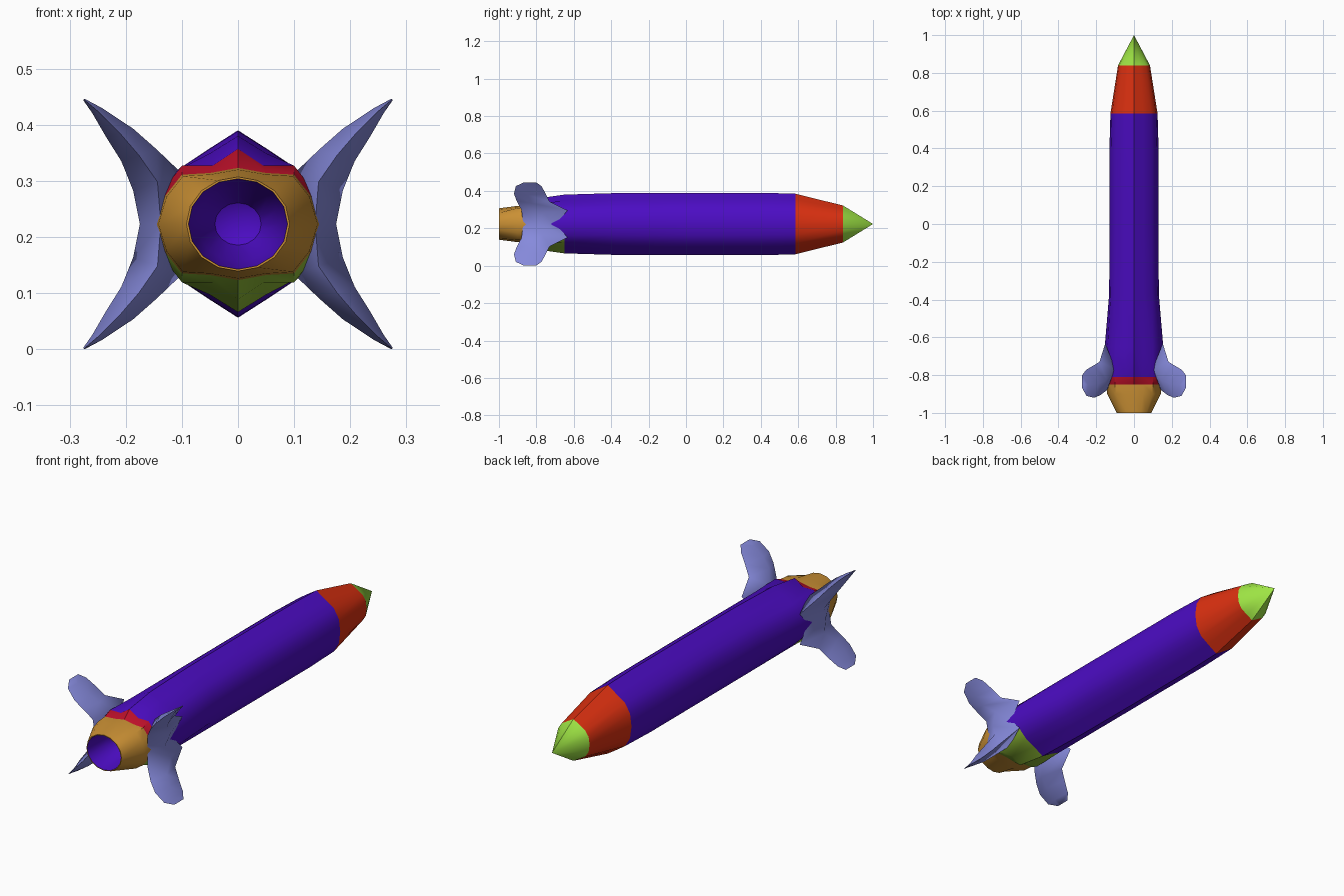
import bpy, bmesh, math
from mathutils import Vector

if "Cube" in bpy.data.objects:
    bpy.data.objects.remove(bpy.data.objects["Cube"])

CZ = 0.223  # height of the long axis


def mat(name, r, g, b):
    lin = [((c / 255 + 0.055) / 1.055) ** 2.4 if c > 10 else c / 255 / 12.92 for c in (r, g, b)]
    m = bpy.data.materials.new(name)
    m.diffuse_color = (*lin, 1)
    m.use_nodes = True
    m.node_tree.nodes["Principled BSDF"].inputs["Base Color"].default_value = m.diffuse_color
    return m


purple = mat("deep purple", 76, 12, 196)
red = mat("orange red", 220, 48, 16)
lime = mat("lime green", 158, 228, 68)
ochre = mat("ochre", 202, 144, 52)
crimson = mat("crimson", 190, 16, 42)
olive = mat("olive green", 145, 190, 55)
lilac = mat("lilac blue", 134, 138, 220)

# Quarter cross-sections (x, z) from the top ridge to the side
HULL = [(0, .167), (.05, .135), (.095, .105), (.122, .06), (.13, 0)]
FLARE = [(0, .157), (.05, .126), (.1, .1), (.14, .06), (.155, 0)]
TAIL = [(0, .134), (.045, .104), (.1, .104), (.138, .055), (.15, 0)]
COLLAR = [(0, .1), (.05, .091), (.1, .088), (.13, .05), (.145, 0)]
ROUND = [(.092 * math.sin(i * math.pi / 8), .084 * math.cos(i * math.pi / 8)) for i in range(5)]


def ring(y, quarter, sx=1.0, sz=1.0):
    """Mirror a quarter section into a full ring at y."""
    q = [(x * sx, z * sz) for x, z in quarter]
    half = q + [(x, -z) for x, z in q[-2::-1]]
    full = half + [(-x, z) for x, z in half[-2:0:-1]]
    return [Vector((x, y, CZ + z)) for x, z in full]


def finish(name, bm, mats, angle):
    me = bpy.data.meshes.new(name)
    bm.to_mesh(me)
    bm.free()
    ob = bpy.data.objects.new(name, me)
    bpy.context.collection.objects.link(ob)
    for m in mats:
        me.materials.append(m)
    bpy.ops.object.select_all(action='DESELECT')
    ob.select_set(True)
    bpy.context.view_layer.objects.active = ob
    bpy.ops.object.shade_smooth_by_angle(angle=math.radians(angle))
    return ob


def loft(name, rings, mats, rule=None, caps=False, angle=38):
    bm = bmesh.new()
    vs = [[bm.verts.new(p) for p in r] for r in rings]
    n = len(rings[0])
    for i in range(len(vs) - 1):
        for j in range(n):
            k = (j + 1) % n
            f = bm.faces.new((vs[i][j], vs[i + 1][j], vs[i + 1][k], vs[i][k]))
            if rule:
                f.material_index = rule(f.calc_center_median())
    if caps:
        bm.faces.new(vs[0])
        bm.faces.new(vs[-1])
    bmesh.ops.remove_doubles(bm, verts=bm.verts, dist=1e-5)
    if caps:
        bmesh.ops.recalc_face_normals(bm, faces=bm.faces)
    return finish(name, bm, mats, angle)


# Nose tip and nose cone
loft("nose_tip", [ring(1, HULL, 0, 0), ring(.84, HULL, .65, .59)], [lime])
loft("nose_cone", [ring(.84, HULL, .65, .59), ring(.585, HULL, .96, .97)], [red])


# Hull with a crimson band above and an olive panel below the tail
def hull_rule(c):
    if c.y < -.65 and c.z < CZ - .07:
        return 2
    return 1 if c.y < -.81 else 0


loft("hull", [ring(.585, HULL, .96, .97), ring(.4, HULL), ring(0, HULL), ring(-.37, HULL, 1.01, .99),
              ring(-.65, FLARE), ring(-.81, TAIL), ring(-.85, COLLAR)],
     [purple, crimson, olive], hull_rule)


# Nozzle with hollow purple bore
def nozzle_rule(c):
    return 1 if (Vector((c.x, c.z - CZ)).length < .084 and c.y > -.999) else 0


loft("nozzle", [ring(-.85, COLLAR), ring(-.9, COLLAR, .98, .97), ring(-1, ROUND),
                ring(-1, ROUND, .96, .96), ring(-.88, ROUND, .8, .8),
                ring(-.8, ROUND, .45, .45), ring(-.78, ROUND, 0, 0)],
     [ochre, purple], nozzle_rule)

# Fins: outer x, z; inner x, z; front y, rear y, from the side to the upper tip
FIN = [(.175, 0, .10, 0, -.70, -.87),
       (.187, .06, .10, .09, -.632, -.88),
       (.208, .112, .145, .133, -.73, -.905),
       (.235, .155, .187, .17, -.75, -.92),
       (.26, .198, .243, .207, -.772, -.91),
       (.276, .221, .273, .223, -.80, -.868)]


def fin_ring(s, up):
    ox, oz, ix, iz, yf, yr = s
    ym = (yf + yr) / 2 - .01
    o, i = Vector((ox, ym, CZ + up * oz)), Vector((ix, ym, CZ + up * iz))
    front, rear = i.lerp(o, .6), i.lerp(o, .5)
    front.y, rear.y = yf, yr
    return [front, o, rear, i]


fins = loft("tail_fins", [fin_ring(s, -1) for s in FIN[:0:-1]] + [fin_ring(s, 1) for s in FIN],
            [lilac], caps=True, angle=70)
m = fins.modifiers.new("mirror", 'MIRROR')
m.use_axis[0] = True
m.use_mirror_merge = False
